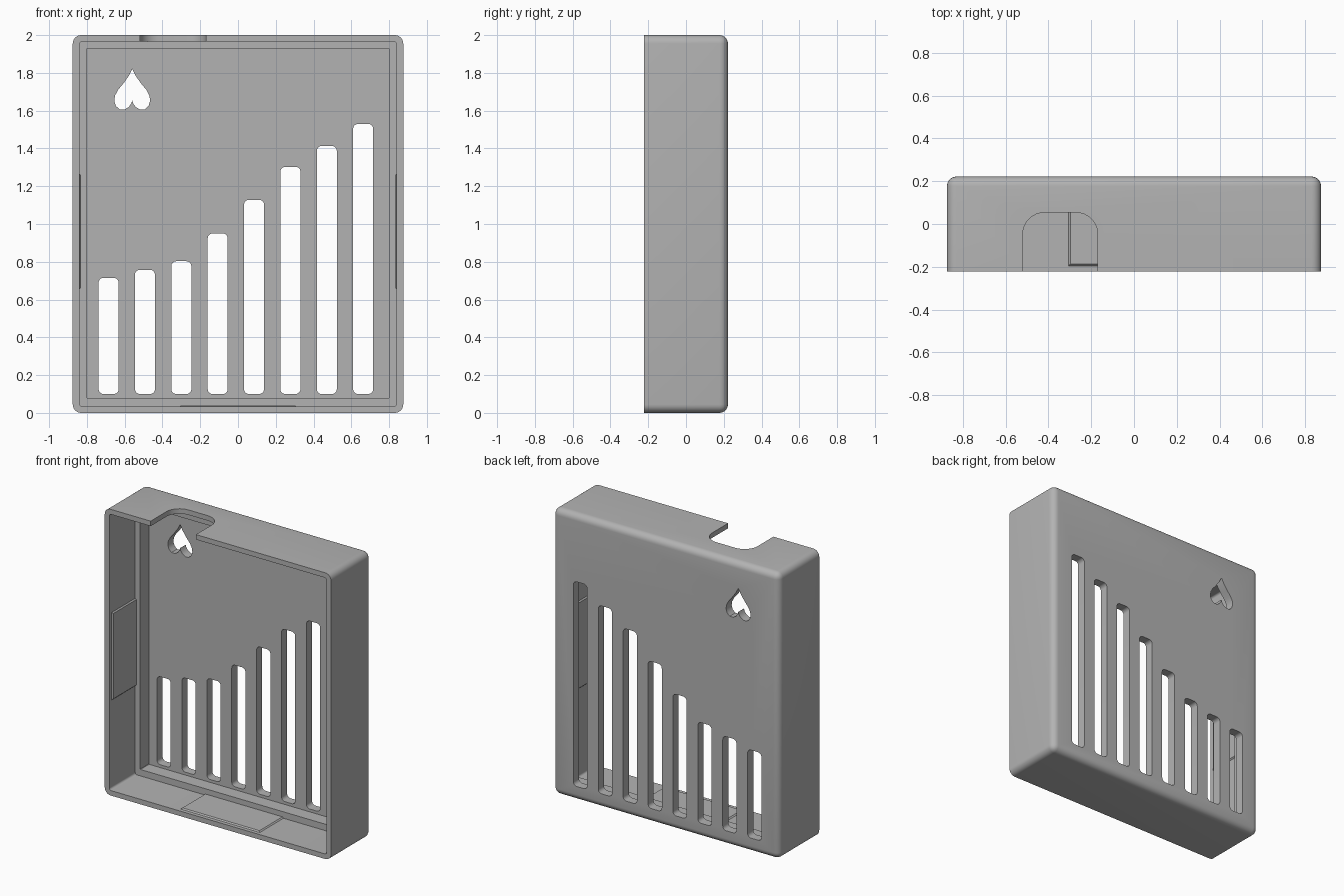
import bpy, bmesh, math

if "Cube" in bpy.data.objects:
    bpy.data.objects.remove(bpy.data.objects["Cube"], do_unlink=True)

FRONT, BACK = -0.222, 0.222
LEDGE, FLOOR = 0.065, 0.16

grey = bpy.data.materials.new("plain_grey")
grey.use_nodes = True
colour = (0.45, 0.45, 0.45, 1)
grey.diffuse_color = colour
grey.node_tree.nodes["Principled BSDF"].inputs["Base Color"].default_value = colour


def finish(bm, name):
    bmesh.ops.recalc_face_normals(bm, faces=bm.faces)
    mesh = bpy.data.meshes.new(name)
    bm.to_mesh(mesh)
    bm.free()
    mesh.materials.append(grey)
    obj = bpy.data.objects.new(name, mesh)
    bpy.context.collection.objects.link(obj)
    return obj


def activate(obj):
    bpy.ops.object.select_all(action='DESELECT')
    obj.select_set(True)
    bpy.context.view_layer.objects.active = obj


def rounded(x0, x1, z0, z1, r, steps=6):
    """Outline of a rectangle with rounded corners."""
    corners = [(x1 - r, z1 - r), (x0 + r, z1 - r), (x0 + r, z0 + r), (x1 - r, z0 + r)]
    pts = []
    for i, (cx, cz) in enumerate(corners):
        for s in range(steps + 1):
            a = math.radians(90 * (i + s / steps))
            pts.append((cx + r * math.cos(a), cz + r * math.sin(a)))
    return pts


def prism(name, outline, a, b, upright=False):
    """Extrude an outline along y, or along z when upright."""
    bm = bmesh.new()
    place = (lambda p, d: (p[0], p[1], d)) if upright else (lambda p, d: (p[0], d, p[1]))
    face = bm.faces.new([bm.verts.new(place(p, a)) for p in outline])
    ext = bmesh.ops.extrude_face_region(bm, geom=[face])
    moved = [v for v in ext["geom"] if isinstance(v, bmesh.types.BMVert)]
    bmesh.ops.translate(bm, verts=moved, vec=(0, 0, b - a) if upright else (0, b - a, 0))
    return finish(bm, name)


def cut(target, cutter):
    activate(target)
    mod = target.modifiers.new("cut", 'BOOLEAN')
    mod.operation = 'DIFFERENCE'
    mod.solver = 'EXACT'
    mod.object = cutter
    bpy.ops.object.modifier_apply(modifier=mod.name)
    bpy.data.objects.remove(cutter, do_unlink=True)


# Case block, rounded everywhere except the open front rim
bm = bmesh.new()
bmesh.ops.create_cube(bm, size=1)
for v in bm.verts:
    v.co = (v.co.x * 1.75, v.co.y * (BACK - FRONT), v.co.z * 2 + 1)
soft = [e for e in bm.edges if max(v.co.y for v in e.verts) > 0]
bmesh.ops.bevel(bm, geom=soft, offset=0.045, segments=6, profile=0.5, affect='EDGES')
case = finish(bm, "case_shell")

# Hollow interior with a stepped ledge
cut(case, prism("cavity", rounded(-0.84, 0.84, 0.035, 1.965, 0.015), FRONT - 0.1, LEDGE))
cut(case, prism("inner_cavity", rounded(-0.802, 0.802, 0.08, 1.927, 0.002, 1), 0, FLOOR))

# Rising row of slots in the back panel
tops = [0.715, 0.757, 0.803, 0.95, 1.128, 1.303, 1.413, 1.53]
for i, top in enumerate(tops):
    x = -0.685 + i * 0.1925
    cut(case, prism("slot", rounded(x - 0.053, x + 0.053, 0.1, top, 0.026), 0.1, 0.3))

# Inverted heart opening
half = [(0.018, 1.785), (0.046, 1.745), (0.075, 1.71), (0.091, 1.68), (0.095, 1.652),
        (0.086, 1.624), (0.066, 1.607), (0.04, 1.606), (0.018, 1.62), (0.005, 1.638)]
heart = [(0, 1.82)] + half + [(0, 1.655)] + [(-x, z) for x, z in reversed(half)]
cut(case, prism("heart", [(x - 0.56, z) for x, z in heart], 0.1, 0.3))

# Cable notch through the top wall
cut(case, prism("notch", rounded(-0.52, -0.17, -0.5, 0.053, 0.1, 8), 1.945, 2.1, True))

activate(case)
bpy.ops.object.shade_smooth_by_angle(angle=math.radians(35))


def pad(name, location, angle):
    """Thin raised pad with sloped edges, lying on an inner wall."""
    bm = bmesh.new()
    bmesh.ops.create_cube(bm, size=1)
    for v in bm.verts:
        inset = 0.012 if v.co.z > 0 else 0
        v.co.x *= 0.62 - 2 * inset
        v.co.y = FRONT + 0.022 + inset if v.co.y < 0 else LEDGE
        v.co.z = 0.008 if v.co.z > 0 else -0.004
    obj = finish(bm, name)
    obj.location = location
    obj.rotation_euler.y = angle
    return obj


# Grip pads on the bottom and both side walls
pad("bottom_pad", (0, 0, 0.035), 0)
pad("right_pad", (-0.84, 0, 0.96), math.pi / 2)
pad("left_pad", (0.84, 0, 0.96), -math.pi / 2)
